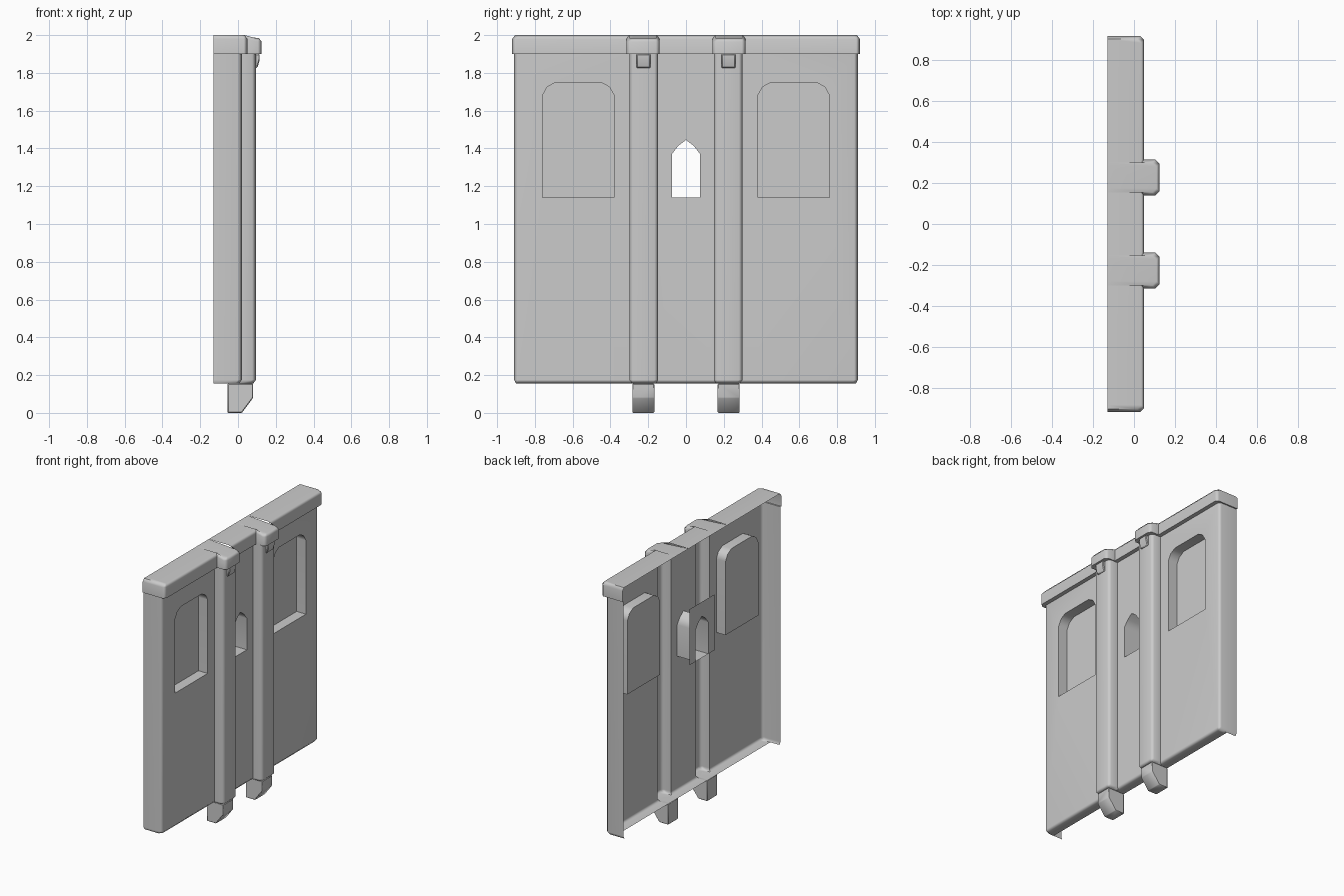
import bpy, bmesh
from mathutils import Vector

if "Cube" in bpy.data.objects:
    bpy.data.objects.remove(bpy.data.objects["Cube"])


def finish(name, bm, weighted=True):
    me = bpy.data.meshes.new(name)
    bm.to_mesh(me)
    bm.free()
    ob = bpy.data.objects.new(name, me)
    bpy.context.collection.objects.link(ob)
    bpy.ops.object.select_all(action='DESELECT')
    ob.select_set(True)
    bpy.context.view_layer.objects.active = ob
    bpy.ops.object.shade_smooth_by_angle(angle=0.96)
    if weighted:
        mod = ob.modifiers.new("weighted", 'WEIGHTED_NORMAL')
        mod.keep_sharp = True
    return ob


def section(end, face, p0, p1, pil, b=0.02):
    """Horizontal outline (x, y): side, bay, pilaster, bay, pilaster, bay, side."""
    half = [(face, p0), (pil - b, p0), (pil, p0 + b), (pil, p1 - b), (pil - b, p1),
            (face, p1), (face, end - b), (face - b, end), (-0.13, end)]
    return [(x, -y) for x, y in reversed(half)] + half


def ring(bm, pts):
    return [bm.verts.new(p) for p in pts]


def tube(bm, a, b):
    n = len(a)
    for i in range(n):
        j = (i + 1) % n
        bm.faces.new((a[i], a[j], b[j], b[i]))


def edge(bm, a, b):
    return bm.edges.get((a, b)) or bm.edges.new((a, b))


# --- hollow wall panel, lofted upward through horizontal outlines
bm = bmesh.new()
foot_sec = section(0.90, 0.005, 0.16, 0.285, 0.08)
wall_sec = section(0.91, 0.02, 0.147, 0.30, 0.095)
trim_sec = section(0.92, 0.05, 0.14, 0.315, 0.125)
top_sec = section(0.905, 0.035, 0.155, 0.30, 0.11)


def level(sec, z, drop=0.0):
    return ring(bm, [(x, y, z - (drop if x > 0.06 else 0)) for x, y in sec])


levels = [ring(bm, [(min(x, -0.055), y, 0.155) for x, y in foot_sec]),
          level(foot_sec, 0.155), level(wall_sec, 0.175), level(wall_sec, 1.9),
          level(trim_sec, 1.9), level(trim_sec, 1.98, 0.015), level(top_sec, 2.0, 0.015),
          ring(bm, [(-0.13, y, 2.0) for x, y in top_sec])]

# half outlines of the openings (offset from centre, z)
window = [(0.19, 1.14), (0.19, 1.68), (0.165, 1.725), (0.12, 1.75)]
slit = [(0.075, 1.14), (0.075, 1.37), (0.04, 1.415)]


def opening(half, cy, x, tip=()):
    pts = half + list(tip) + [(-y, z) for y, z in reversed(half)]
    return ring(bm, [(x, cy + y, z) for y, z in pts])


n = len(wall_sec)
for k in range(len(levels) - 1):
    a, b = levels[k], levels[k + 1]
    for i in range(n - 1):
        if k in (0, 6) and (i in (0, n - 2) or abs(a[i].co.y - a[i + 1].co.y) < 1e-5):
            continue
        quad = (a[i], a[i + 1], b[i + 1], b[i])
        width = abs(a[i].co.y - a[i + 1].co.y)
        if k != 2 or width < 0.2:
            bm.faces.new(quad)
            continue
        # bay pierced by an arched slit or a blind window
        middle = abs(a[i].co.y + a[i + 1].co.y) < 0.1
        if middle:
            args = (slit, 0.0)
            tip, depth = ((0, 1.445),), -0.13
        else:
            args = (window, 0.57 if a[i].co.y > 0 else -0.57)
            tip, depth = (), -0.055
        front = opening(*args, 0.02, tip)
        back = opening(*args, depth, tip)
        edges = [edge(bm, quad[m], quad[(m + 1) % 4]) for m in range(4)]
        edges += [edge(bm, front[m], front[(m + 1) % len(front)]) for m in range(len(front))]
        bmesh.ops.triangle_fill(bm, use_beauty=True, edges=edges, normal=Vector((1, 0, 0)))
        tube(bm, front, back)
        if middle:
            # plate around the rear mouth of the slit
            outer = ring(bm, [(-0.13, 0.147, 1.14), (-0.13, 0.147, 1.55),
                              (-0.13, -0.147, 1.55), (-0.13, -0.147, 1.14)])
            bm.faces.new(outer + back[::-1])
        else:
            bm.faces.new(back)
bmesh.ops.recalc_face_normals(bm, faces=bm.faces)
if sum(f.normal.x * f.calc_area() for f in bm.faces) < 0:
    bmesh.ops.reverse_faces(bm, faces=bm.faces)
finish("wall_panel", bm)


def prism(name, profile, y0, y1, bevel):
    bm = bmesh.new()
    a = ring(bm, [(x, y0, z) for x, z in profile])
    b = ring(bm, [(x, y1, z) for x, z in profile])
    tube(bm, a, b)
    bm.faces.new(a)
    bm.faces.new(b[::-1])
    bmesh.ops.recalc_face_normals(bm, faces=bm.faces)
    ob = finish(name, bm, False)
    mod = ob.modifiers.new("bevel", 'BEVEL')
    mod.width = bevel
    mod.segments = 1
    return ob


# --- pegs under the pilasters and small brackets under their caps
for side, s in (("left", -1), ("right", 1)):
    prism("peg_" + side, [(-0.055, 0.155), (0.08, 0.155), (0.08, 0.08), (0.02, 0), (-0.055, 0)],
          s * 0.168, s * 0.284, 0.004)
    prism("bracket_" + side, [(0.085, 1.9), (0.115, 1.9), (0.115, 1.87), (0.103, 1.827), (0.085, 1.827)],
          s * 0.187, s * 0.263, 0.005)
